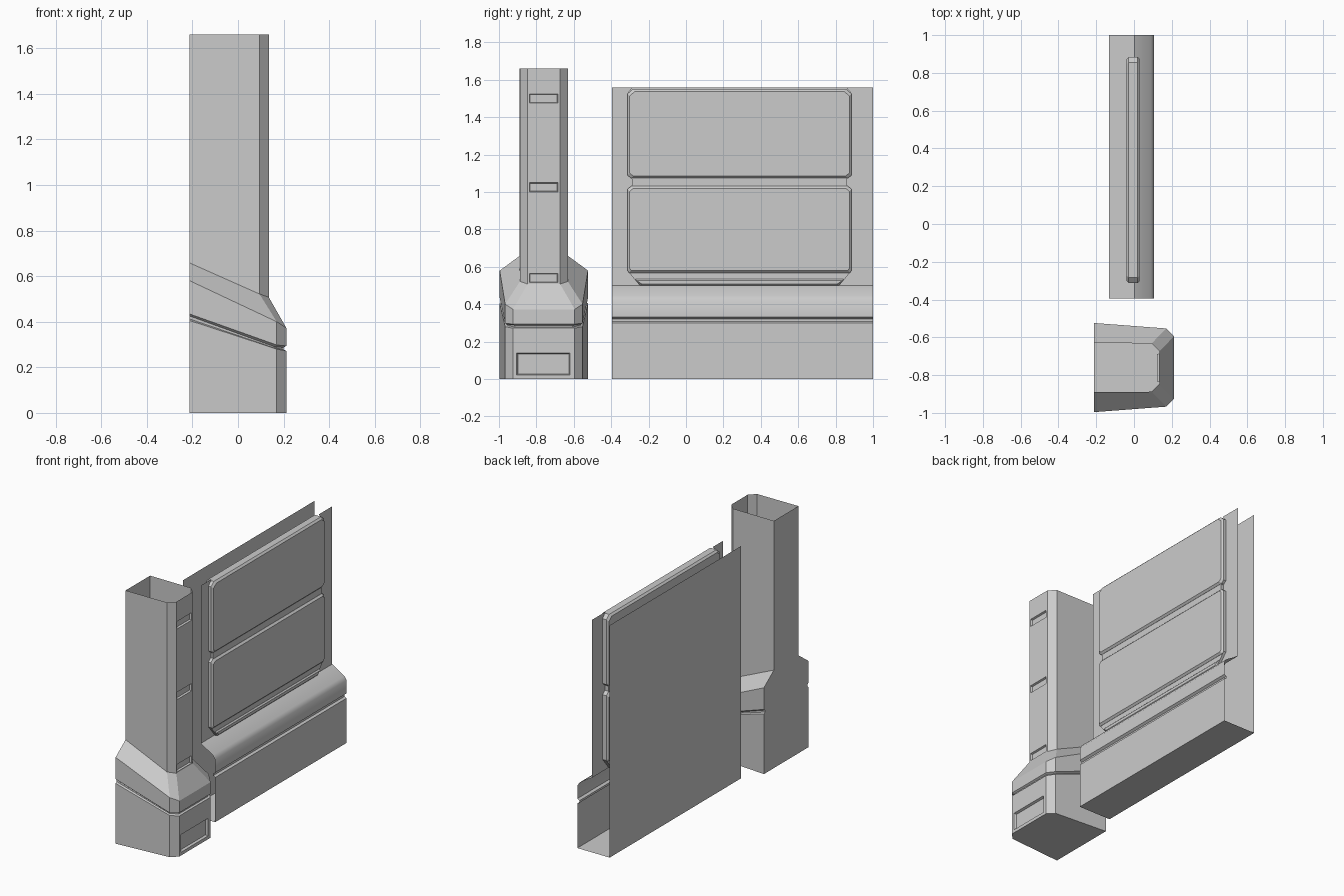
import bpy, bmesh
from mathutils import Vector

if "Cube" in bpy.data.objects:
    bpy.data.objects.remove(bpy.data.objects["Cube"])


def finish(bm, name, smooth=None):
    bmesh.ops.remove_doubles(bm, verts=bm.verts, dist=1e-5)
    bmesh.ops.recalc_face_normals(bm, faces=bm.faces)
    me = bpy.data.meshes.new(name)
    bm.to_mesh(me)
    bm.free()
    ob = bpy.data.objects.new(name, me)
    bpy.context.collection.objects.link(ob)
    if smooth:
        bpy.context.view_layer.objects.active = ob
        ob.select_set(True)
        bpy.ops.object.shade_smooth_by_angle(angle=smooth)
        ob.select_set(False)
    return ob


def loft(bm, rings, cap_start=True, cap_end=True, closed=True):
    vs = [[bm.verts.new(p) for p in r] for r in rings]
    n = len(vs[0])
    for a, b in zip(vs, vs[1:]):
        for i in range(n if closed else n - 1):
            j = (i + 1) % n
            bm.faces.new((a[i], a[j], b[j], b[i]))
    if cap_start:
        bm.faces.new(vs[0][::-1])
    if cap_end:
        bm.faces.new(vs[-1])


def recess(bm, x, y0, y1, z0, z1, border, depth):
    """Cut a rectangle out of the flat face at x and push it in."""
    c = Vector((x, (y0 + y1) / 2, (z0 + z1) / 2))

    def target():
        for f in bm.faces:
            ps = [v.co for v in f.verts]
            if all(abs(p.x - x) < 1e-4 for p in ps) and all(
                    min(p[k] for p in ps) < c[k] < max(p[k] for p in ps) for k in (1, 2)):
                return f

    for co, no in ((y0, (0, 1, 0)), (y1, (0, 1, 0)), (z0, (0, 0, 1)), (z1, (0, 0, 1))):
        f = target()
        bmesh.ops.bisect_plane(bm, geom=[f] + list(f.edges) + list(f.verts),
                               plane_co=Vector(no) * co, plane_no=no)
    f = target()
    f.normal_update()
    bmesh.ops.inset_individual(bm, faces=[f], thickness=border, depth=0)
    bmesh.ops.translate(bm, verts=f.verts, vec=(-depth, 0, 0))


# Post: six-sided rings, sloped from back to front
POST_Y = -0.76


def post_ring(base, zs, d=0):
    xs, ys = ((-.212, .17, .212), (.236, .207, .165)) if base else \
             ((-.212, .094, .135), (.13, .128, .087))
    right = [(x - (d if x > 0 else 0), y - d, z) for x, y, z in zip(xs, ys, zs)]
    return [(x, POST_Y + y, z) for x, y, z in right] + \
           [(x, POST_Y - y, z) for x, y, z in reversed(right)]


bm = bmesh.new()
loft(bm, [post_ring(True, (0, 0, 0)),
          post_ring(True, (.405, .28, .272)),
          post_ring(True, (.412, .286, .278), .012),
          post_ring(True, (.425, .291, .287), .012),
          post_ring(True, (.434, .298, .294)),
          post_ring(True, (.58, .40, .373)),
          post_ring(False, (.658, .522, .508)),
          post_ring(False, (1.66, 1.66, 1.66))], cap_end=False)
bmesh.ops.recalc_face_normals(bm, faces=bm.faces)
# Front plate recess and three column slots
recess(bm, .212, -.905, -.62, .022, .14, .008, .015)
for z in (.515, 1.0, 1.475):
    recess(bm, .135, -.838, -.685, z, z + .05, .006, .012)
finish(bm, "post")

# Wall shell: back sheet, floor and rounded plinth, open at the ends
Y0, Y1 = -.395, 1.0
profile = [(-.133, 1.56), (-.133, 0), (.107, 0), (.107, .30), (.092, .308), (.092, .322),
           (.107, .332), (.107, .42), (.09, .445), (0, .50)]
bm = bmesh.new()
loft(bm, [[(x, y, z) for x, z in profile] for y in (Y0, Y1)], False, False, False)
finish(bm, "wall_shell", .75)

# Front sheet: a mirrored strip each side of the panel
PC = .286
edge = [(.57, 1.56), (.599, 1.525), (.599, 1.09), (.575, 1.07), (.575, 1.035),
        (.599, 1.015), (.599, .58), (.534, .50)]
bm = bmesh.new()
for s, end in ((1, Y1), (-1, Y0)):
    pts = [(end, .50), (end, 1.56)] + [(PC + s * y, z) for y, z in edge]
    bm.faces.new([bm.verts.new((0, y, z)) for y, z in pts])
finish(bm, "front_sheet")


# Panel: thin waisted core with bevelled plates on both faces
def slab(name, half, x0, x1, bevel):
    half = list(half)
    zs = [z for _, z in half]
    zm, zh = (max(zs) + min(zs)) / 2, (max(zs) - min(zs)) / 2
    w = max(y for y, _ in half)

    def ring(x, d):
        h = [(y * (1 - d / w), zm + (z - zm) * (1 - d / zh)) for y, z in half]
        return [(x, PC + y, z) for y, z in h] + [(x, PC - y, z) for y, z in reversed(h)]

    bm = bmesh.new()
    rings = [ring(x0, bevel), ring(x0 + bevel, 0), ring(x1 - bevel, 0), ring(x1, bevel)]
    loft(bm, rings if bevel else rings[1:3])
    finish(bm, name)


slab("panel_core", [(.57, 1.548)] + edge[1:], -.027, .017, 0)
slab("panel_upper", [(.57, 1.55), (.599, 1.525), (.599, 1.09), (.58, 1.074)], -.04, .03, .012)
slab("panel_lower", [(.58, 1.031), (.599, 1.015), (.599, .58), (.59, .568)], -.04, .03, .012)
# Sloped lip along the panel foot
slab("panel_foot", [(.558, .535), (.53, .50)], -.036, .026, .008)
